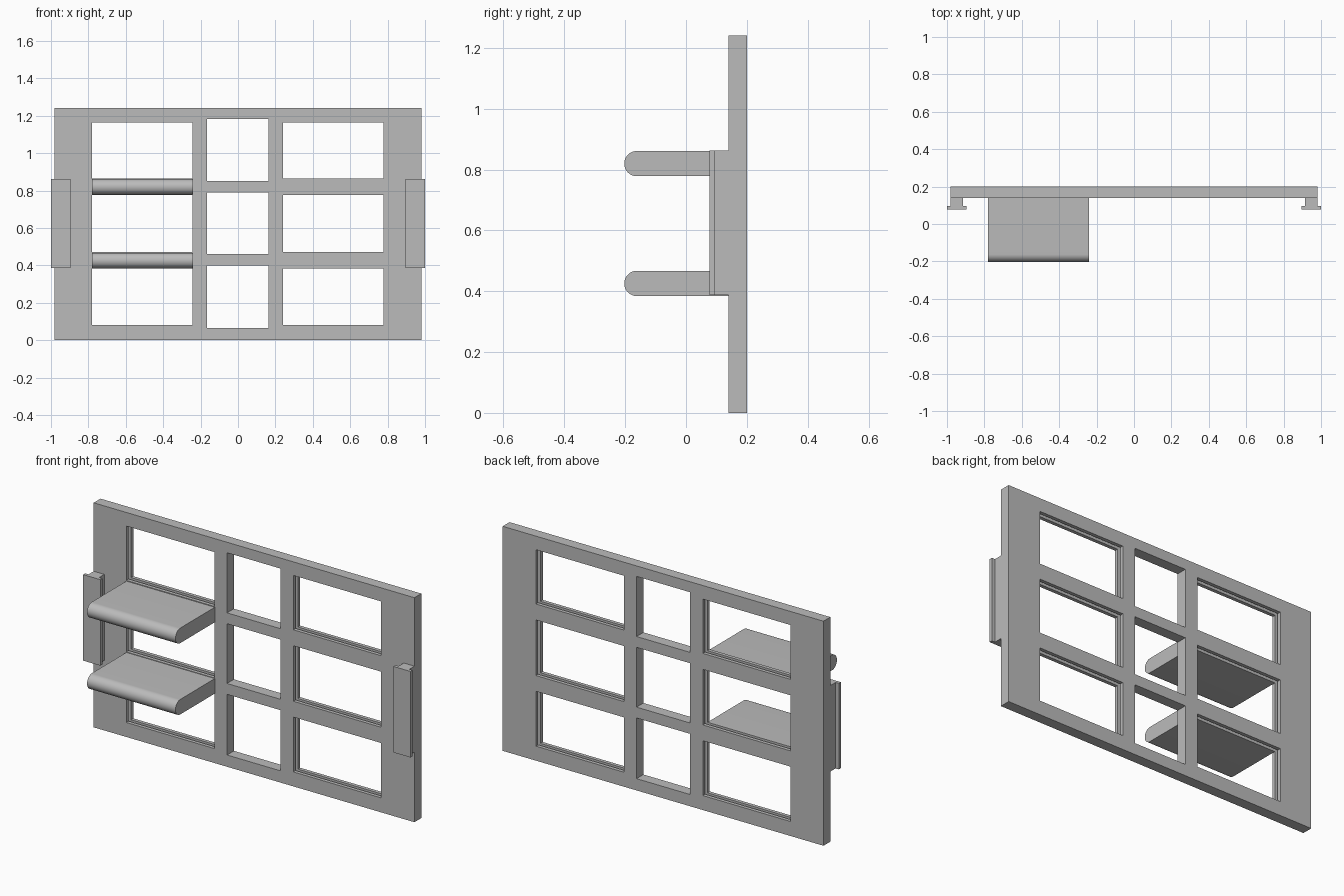
import bpy, bmesh
from mathutils import Matrix, Vector

if "Cube" in bpy.data.objects:
    bpy.data.objects.remove(bpy.data.objects["Cube"], do_unlink=True)

grey = bpy.data.materials.new("plain grey")
grey.use_nodes = True
colour = (0.5, 0.5, 0.5, 1)
grey.diffuse_color = colour
grey.node_tree.nodes["Principled BSDF"].inputs["Base Color"].default_value = colour


def boxes(name, spans):
    """One object made of boxes, each given as (x0, x1, y0, y1, z0, z1)."""
    bm = bmesh.new()
    for x0, x1, y0, y1, z0, z1 in spans:
        mid = Vector((x0 + x1, y0 + y1, z0 + z1)) / 2
        size = Vector((x1 - x0, y1 - y0, z1 - z0))
        bmesh.ops.create_cube(bm, size=1, matrix=Matrix.LocRotScale(mid, None, size))
    return finish(name, bm)


def finish(name, bm):
    mesh = bpy.data.meshes.new(name)
    bmesh.ops.recalc_face_normals(bm, faces=bm.faces)
    bm.to_mesh(mesh)
    bm.free()
    mesh.materials.append(grey)
    obj = bpy.data.objects.new(name, mesh)
    bpy.context.collection.objects.link(obj)
    return obj


def extrude_profile(name, points, axis, start, length):
    """Extrude a closed outline of 3D points along an axis."""
    bm = bmesh.new()
    face = bm.faces.new([bm.verts.new(Vector(p) + axis * start) for p in points])
    out = bmesh.ops.extrude_face_region(bm, geom=[face])
    verts = [v for v in out["geom"] if isinstance(v, bmesh.types.BMVert)]
    bmesh.ops.translate(bm, verts=verts, vec=axis * length)
    return finish(name, bm)


def cut(target, cutter):
    bpy.context.view_layer.objects.active = target
    mod = target.modifiers.new("cut", "BOOLEAN")
    mod.operation, mod.solver, mod.object = "DIFFERENCE", "EXACT", cutter
    bpy.ops.object.modifier_apply(modifier=mod.name)
    bpy.data.objects.remove(cutter, do_unlink=True)


# Frame with nine openings; the outer columns have a panel groove
FRONT, BACK = 0.14, 0.20
outer_columns = [(-0.78, -0.243), (0.24, 0.777)]
outer_rows = [(0.08, 0.383), (0.47, 0.777), (0.865, 1.165)]
middle_rows = [(0.065, 0.40), (0.46, 0.79), (0.85, 1.182)]
frame = boxes("frame", [(-0.98, 0.98, FRONT, BACK, 0, 1.24)])
holes = [(*c, 0, 0.3, *r) for c in outer_columns for r in outer_rows]
holes += [(-0.165, 0.162, 0, 0.3, *r) for r in middle_rows]
cut(frame, boxes("opening_cutter", holes))
g = 0.02
grooves = [(a - g, b + g, 0.16, 0.18, lo - g, hi + g)
           for a, b in outer_columns for lo, hi in outer_rows]
cut(frame, boxes("groove_cutter", grooves))

# Two shelves with a rounded front edge
from math import sin, cos, pi
R = 0.0415
for name, z in (("lower_shelf", 0.4255), ("upper_shelf", 0.8195)):
    nose = [(0, -0.203 + R - R * sin(pi * i / 24), z + R * cos(pi * i / 24))
            for i in range(25)]
    outline = [(0, FRONT, z + R)] + nose + [(0, FRONT, z - R)]
    shelf = extrude_profile(name, outline, Vector((1, 0, 0)), -0.78, 0.54)
    bpy.ops.object.select_all(action="DESELECT")
    shelf.select_set(True)
    bpy.context.view_layer.objects.active = shelf
    bpy.ops.object.shade_smooth_by_angle()

# T-shaped rail on each side, mirrored
for name, s in (("right_rail", -1), ("left_rail", 1)):
    tee = [(0.98, FRONT), (0.98, 0.095), (1.0, 0.095), (1.0, 0.077),
           (0.895, 0.077), (0.895, 0.095), (0.915, 0.095), (0.915, FRONT)]
    extrude_profile(name, [(s * x, y, 0) for x, y in tee], Vector((0, 0, 1)), 0.387, 0.475)
